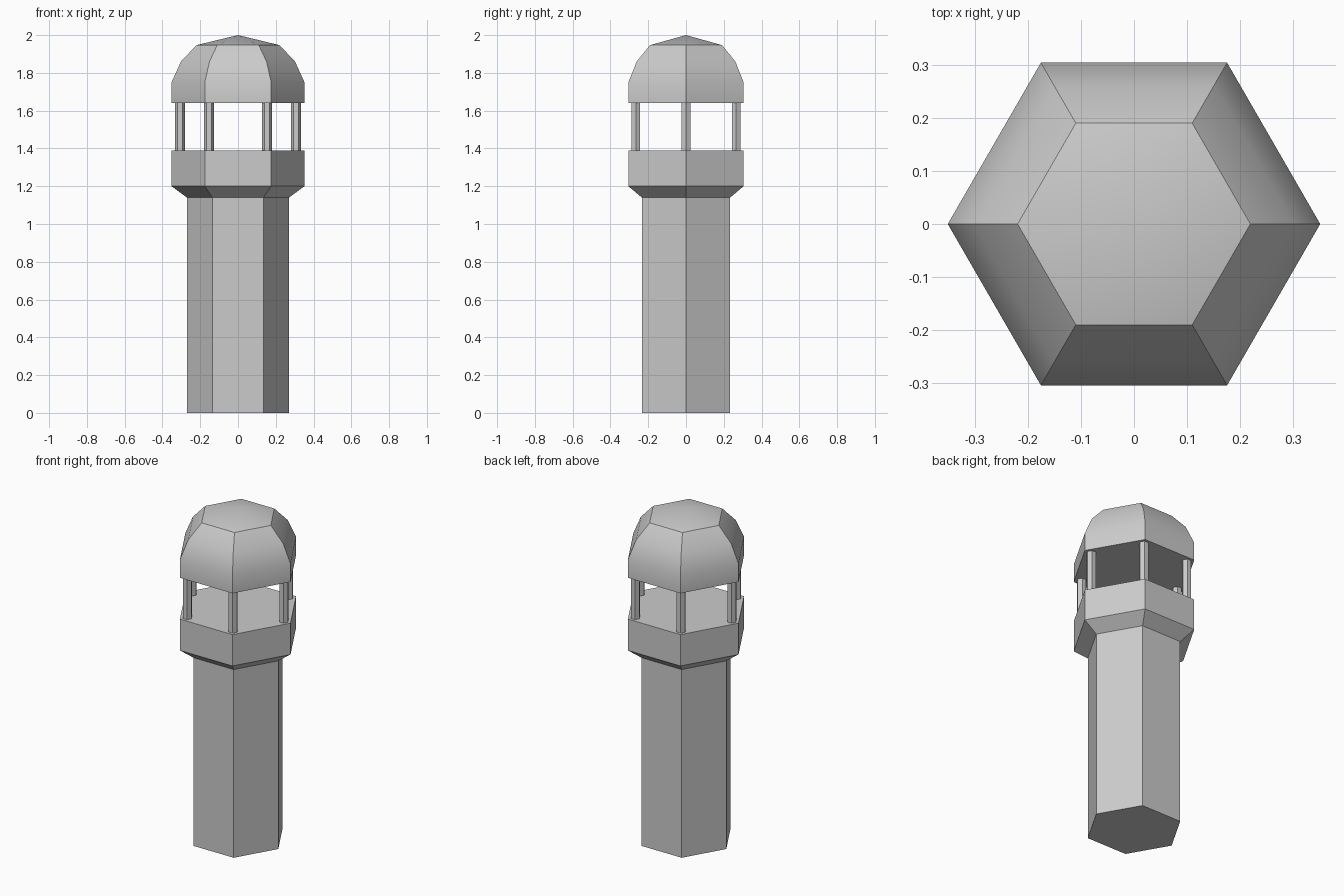
import bpy, bmesh, math

if "Cube" in bpy.data.objects:
    bpy.data.objects.remove(bpy.data.objects["Cube"])


def hex_loft(name, profile, apex=None, centre=(0, 0), smooth=False):
    """Stack hexagonal rings given as (radius, z), capped flat or with an apex."""
    bm = bmesh.new()
    rings = []
    for r, z in profile:
        rings.append([bm.verts.new((centre[0] + r * math.cos(i * math.pi / 3),
                                    centre[1] + r * math.sin(i * math.pi / 3), z))
                      for i in range(6)])
    bm.faces.new(rings[0][::-1])
    for a, b in zip(rings, rings[1:]):
        for i in range(6):
            j = (i + 1) % 6
            bm.faces.new((a[i], a[j], b[j], b[i]))
    top = rings[-1]
    if apex is None:
        bm.faces.new(top)
    else:
        tip = bm.verts.new((centre[0], centre[1], apex))
        for i in range(6):
            bm.faces.new((top[i], top[(i + 1) % 6], tip))
    bmesh.ops.recalc_face_normals(bm, faces=bm.faces)
    mesh = bpy.data.meshes.new(name)
    bm.to_mesh(mesh)
    bm.free()
    obj = bpy.data.objects.new(name, mesh)
    bpy.context.collection.objects.link(obj)
    if smooth:
        bpy.ops.object.select_all(action='DESELECT')
        obj.select_set(True)
        bpy.context.view_layer.objects.active = obj
        bpy.ops.object.shade_smooth_by_angle(angle=math.radians(32))
    return obj


# Shaft flaring out into the balcony
hex_loft("tower_shaft", [(0.27, 0), (0.27, 1.14), (0.352, 1.2), (0.352, 1.39)])

# Slim posts, one at each corner
for k in range(6):
    a = k * math.pi / 3
    hex_loft(f"post_{k + 1}", [(0.027, 1.39), (0.027, 1.64)],
             centre=(0.307 * math.cos(a), 0.307 * math.sin(a)))

# Domed roof with a shallow pointed top
hex_loft("domed_roof", [(0.352, 1.64), (0.352, 1.75), (0.302, 1.86), (0.22, 1.947)],
         apex=2.0, smooth=True)
